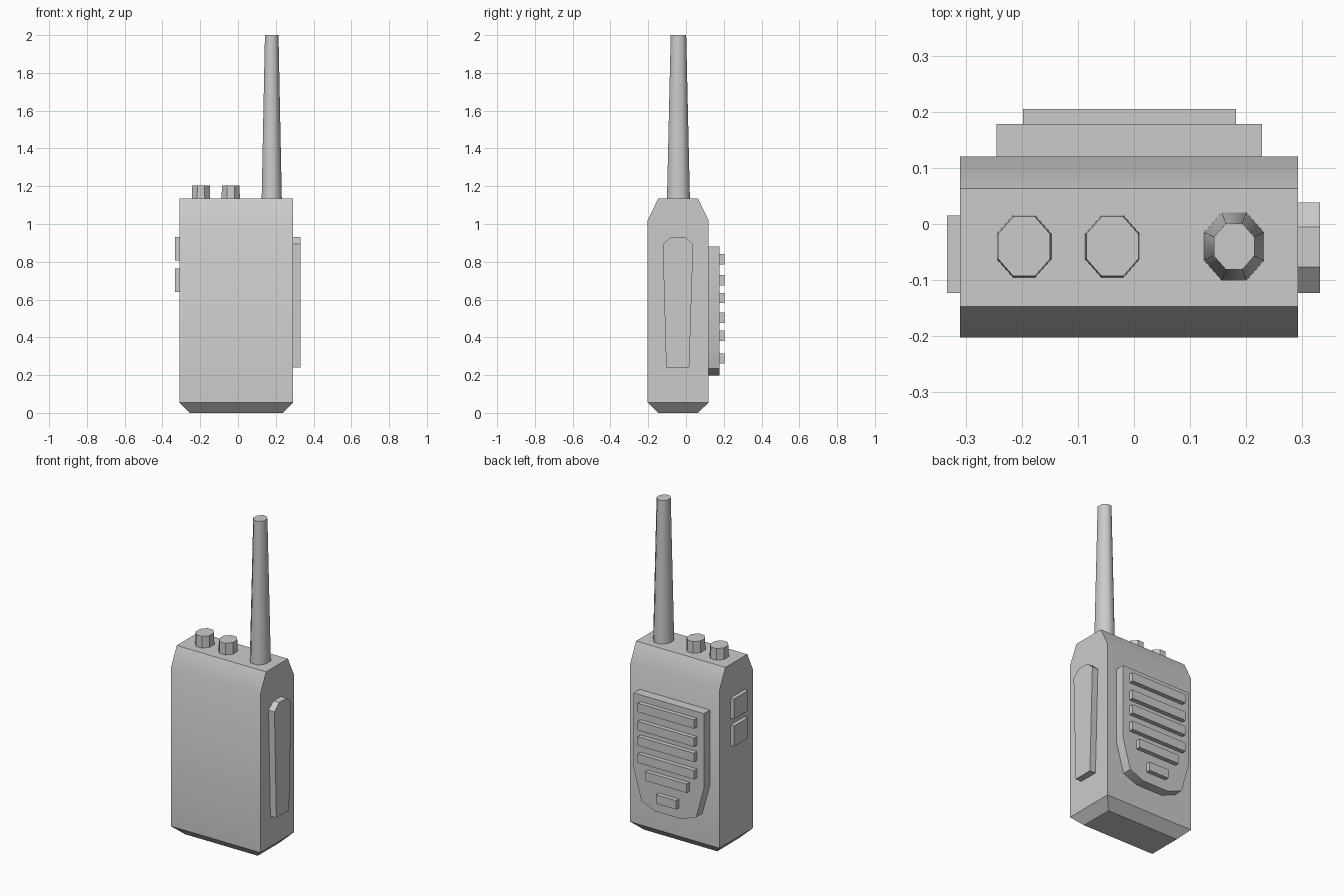
import bpy, bmesh
from math import radians, pi, cos, sin

if "Cube" in bpy.data.objects:
    bpy.data.objects.remove(bpy.data.objects["Cube"])


def make(name, bm, angle=30):
    bmesh.ops.recalc_face_normals(bm, faces=bm.faces)
    me = bpy.data.meshes.new(name)
    bm.to_mesh(me)
    bm.free()
    ob = bpy.data.objects.new(name, me)
    bpy.context.collection.objects.link(ob)
    bpy.ops.object.select_all(action='DESELECT')
    ob.select_set(True)
    bpy.context.view_layer.objects.active = ob
    bpy.ops.object.shade_smooth_by_angle(angle=radians(angle))
    return ob


def loft(name, rings, angle=30):
    """Skin equal-length rings of points and cap both ends."""
    bm = bmesh.new()
    loops = [[bm.verts.new(p) for p in ring] for ring in rings]
    n = len(loops[0])
    for a, b in zip(loops, loops[1:]):
        for i in range(n):
            j = (i + 1) % n
            bm.faces.new((a[i], a[j], b[j], b[i]))
    bm.faces.new(loops[0])
    bm.faces.new(loops[-1])
    return make(name, bm, angle)


def box(name, x0, x1, y0, y1, z0, z1):
    return loft(name, [rect(x0, x1, y0, y1, z) for z in (z0, z1)])


def rect(x0, x1, y0, y1, z):
    return [(x0, y0, z), (x1, y0, z), (x1, y1, z), (x0, y1, z)]


def octagon(cx, cy, ax, ay, z):
    """Flat-sided octagon with half-widths ax, ay."""
    k = 1 / cos(pi / 8)
    return [(cx + ax * k * cos((i + .5) * pi / 4),
             cy + ay * k * sin((i + .5) * pi / 4), z) for i in range(8)]


# Body: bevelled base, sides sloped in at the top front and back
loft("body", [
    rect(-.255, .237, -.147, .063, 0),
    rect(-.31, .292, -.2025, .12, .055),
    rect(-.31, .292, -.2025, .12, 1.02),
    rect(-.31, .292, -.147, .063, 1.135)])

# Antenna
loft("antenna", [octagon(.1785, -.04, .0536, .061, 1.12),
                 octagon(.1785, -.04, .036, .041, 2.0)], 50)

# Two control knobs
for i, x in enumerate((-.196, -.0385)):
    loft(f"knob_{i + 1}", [octagon(x, -.04, .049, .0555, 1.12),
                           octagon(x, -.04, .0465, .053, 1.205)])

# Side buttons
for i, (z0, z1) in enumerate(((.807, .93), (.64, .765))):
    box(f"side_button_{i + 1}", -.333, -.30, -.123, .015, z0, z1)

# Grip pad on the right side
pad = [(-.123, .893), (-.077, .932), (-.005, .932), (.038, .893),
       (.017, .24), (-.105, .24)]
loft("side_pad", [[(x, y, z) for y, z in pad] for x in (.28, .332)])

# Back panel with a tapered, rounded lower end
half = [(.2365, .88), (.2365, .42), (.185, .235), (.09, .197)]
outline = half + [(-x, z) for x, z in reversed(half)]
loft("back_panel", [[(x - .0085, y, z) for x, z in outline] for y in (.11, .178)])

# Raised ribs, the lowest two shorter
ribs = [(.786, .19), (.675, .19), (.582, .19), (.477, .19), (.381, .14), (.261, .068)]
for i, (z, w) in enumerate(ribs):
    box(f"rib_{i + 1}", -.008 - w, -.008 + w, .17, .205, z, z + .054)
